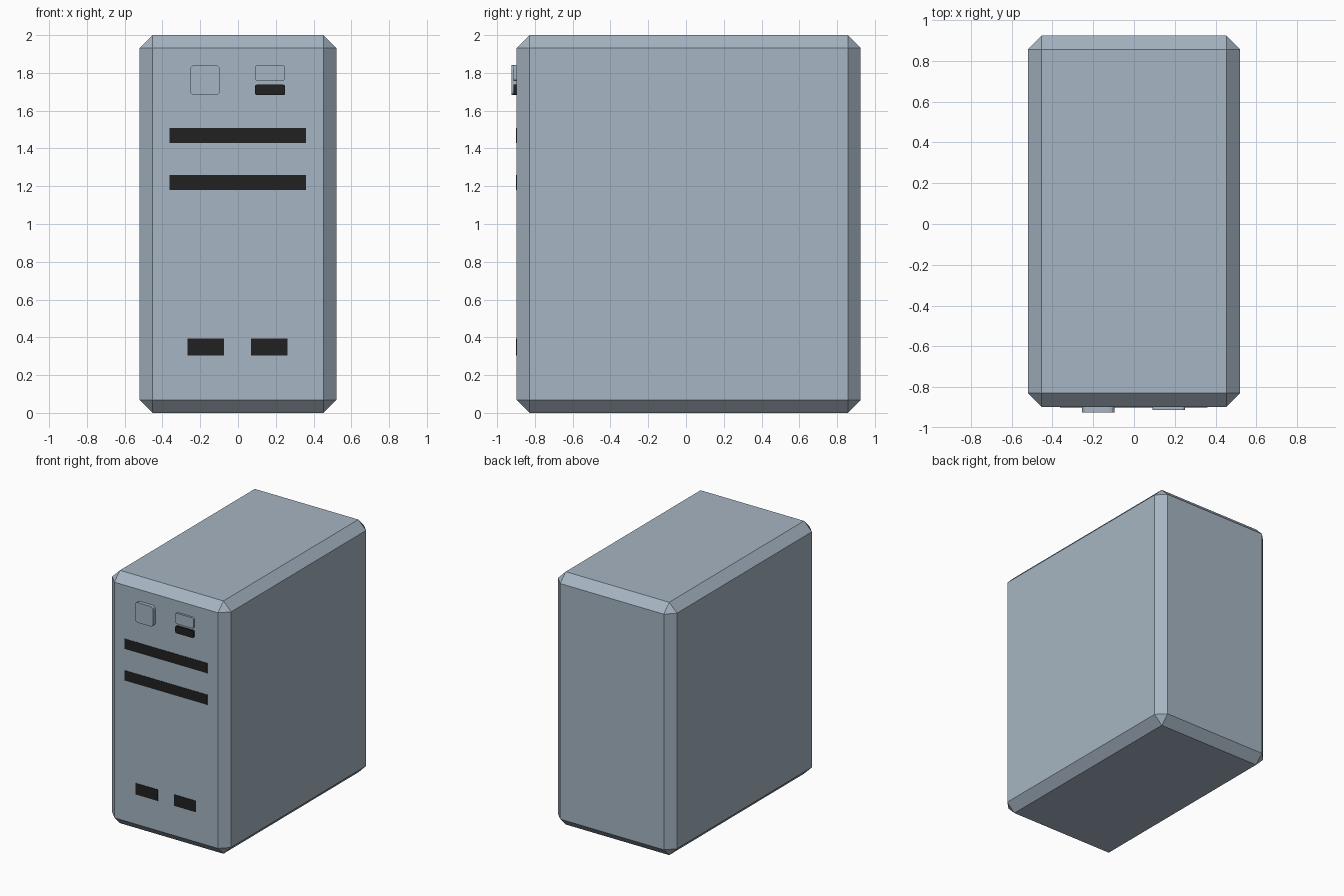
import bpy, bmesh

if "Cube" in bpy.data.objects:
    bpy.data.objects.remove(bpy.data.objects["Cube"])


def material(name, rgb):
    m = bpy.data.materials.new(name)
    m.diffuse_color = (*rgb, 1)
    m.use_nodes = True
    m.node_tree.nodes["Principled BSDF"].inputs["Base Color"].default_value = m.diffuse_color
    return m


grey = material("blue_grey_casing", (0.38, 0.46, 0.54))
black = material("black_plastic", (0.015, 0.015, 0.015))
FRONT = -0.897


def box(name, x, y, z, mat, bevel=0, segments=1, depth_edges_only=False):
    """Box from (min, max) pairs, with optional bevel on all or y-parallel edges."""
    bm = bmesh.new()
    bmesh.ops.create_cube(bm, size=1)
    for v in bm.verts:
        v.co = [(a + b) / 2 + c * (b - a) for c, (a, b) in zip(v.co, (x, y, z))]
    if bevel:
        edges = [e for e in bm.edges if not depth_edges_only
                 or abs(e.verts[0].co.y - e.verts[1].co.y) > 1e-5]
        bmesh.ops.bevel(bm, geom=edges, offset=bevel, segments=segments,
                        profile=0.5, affect='EDGES')
    mesh = bpy.data.meshes.new(name)
    bm.to_mesh(mesh)
    bm.free()
    mesh.materials.append(mat)
    ob = bpy.data.objects.new(name, mesh)
    bpy.context.collection.objects.link(ob)
    return ob


def front_part(name, x, z, depth, mat, radius=0):
    """Raised part on the front panel with rounded corners."""
    box(name, x, (FRONT - depth, FRONT + 0.01), z, mat, radius, 3, True)


# Casing with chamfered edges
box("casing", (-0.521, 0.521), (FRONT, 0.925), (0, 2), grey, 0.068)

# Buttons
front_part("power_button", (-0.254, -0.095), (1.682, 1.841), 0.028, grey, 0.025)
front_part("reset_button", (0.09, 0.249), (1.757, 1.841), 0.016, grey, 0.014)
front_part("indicator_light", (0.09, 0.249), (1.682, 1.738), 0.016, black, 0.01)

# Drive slots
for i, z in enumerate((1.43, 1.18)):
    front_part(f"drive_slot_{i + 1}", (-0.363, 0.361), (z, z + 0.079), 0.003, black)

# Lower ports
for i, x in enumerate((-0.267, 0.069)):
    front_part(f"port_{i + 1}", (x, x + 0.193), (0.304, 0.393), 0.003, black)
